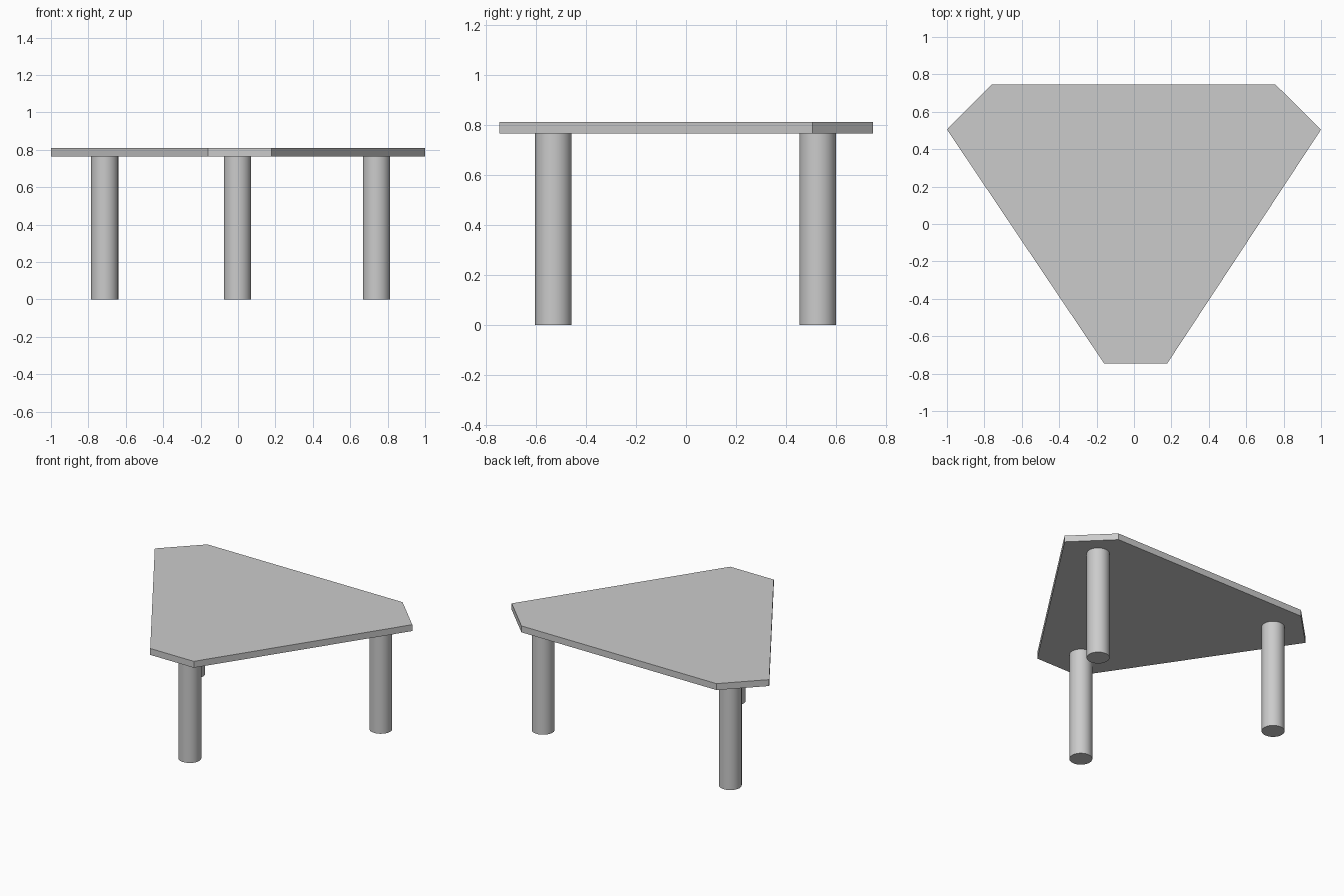
import bpy
import bmesh

cube = bpy.data.objects.get("Cube")
if cube:
    bpy.data.objects.remove(cube, do_unlink=True)

TOP_Z, UNDERSIDE_Z = 0.81, 0.765
LEG_RADIUS = 0.073

grey = bpy.data.materials.new("light_grey")
grey.use_nodes = True
colour = (0.6, 0.6, 0.6, 1)
grey.diffuse_color = colour
grey.node_tree.nodes["Principled BSDF"].inputs["Base Color"].default_value = colour


def slab(name, outline, bottom, top):
    """Extrude a flat outline into a closed slab."""
    bm = bmesh.new()
    face = bm.faces.new([bm.verts.new((x, y, bottom)) for x, y in outline])
    grown = bmesh.ops.extrude_face_region(bm, geom=[face])["geom"]
    verts = [g for g in grown if isinstance(g, bmesh.types.BMVert)]
    bmesh.ops.translate(bm, verts=verts, vec=(0, 0, top - bottom))
    bmesh.ops.recalc_face_normals(bm, faces=bm.faces)
    mesh = bpy.data.meshes.new(name)
    bm.to_mesh(mesh)
    bm.free()
    mesh.materials.append(grey)
    obj = bpy.data.objects.new(name, mesh)
    bpy.context.collection.objects.link(obj)
    return obj


def leg(name, x, y):
    """Round straight leg from the floor to the underside of the top."""
    bpy.ops.mesh.primitive_cylinder_add(
        vertices=48, radius=LEG_RADIUS, depth=UNDERSIDE_Z,
        location=(x, y, UNDERSIDE_Z / 2))
    obj = bpy.context.object
    obj.name = name
    obj.data.materials.append(grey)
    bpy.ops.object.shade_smooth_by_angle()


# Tabletop: triangle with clipped corners
slab("tabletop",
     [(-0.76, 0.747), (0.755, 0.747), (1, 0.505),
      (0.178, -0.745), (-0.16, -0.745), (-1, 0.505)],
     UNDERSIDE_Z, TOP_Z)

# Three legs, one near each corner
leg("front_leg", -0.003, -0.53)
leg("back_right_leg", -0.713, 0.527)
leg("back_left_leg", 0.74, 0.527)
